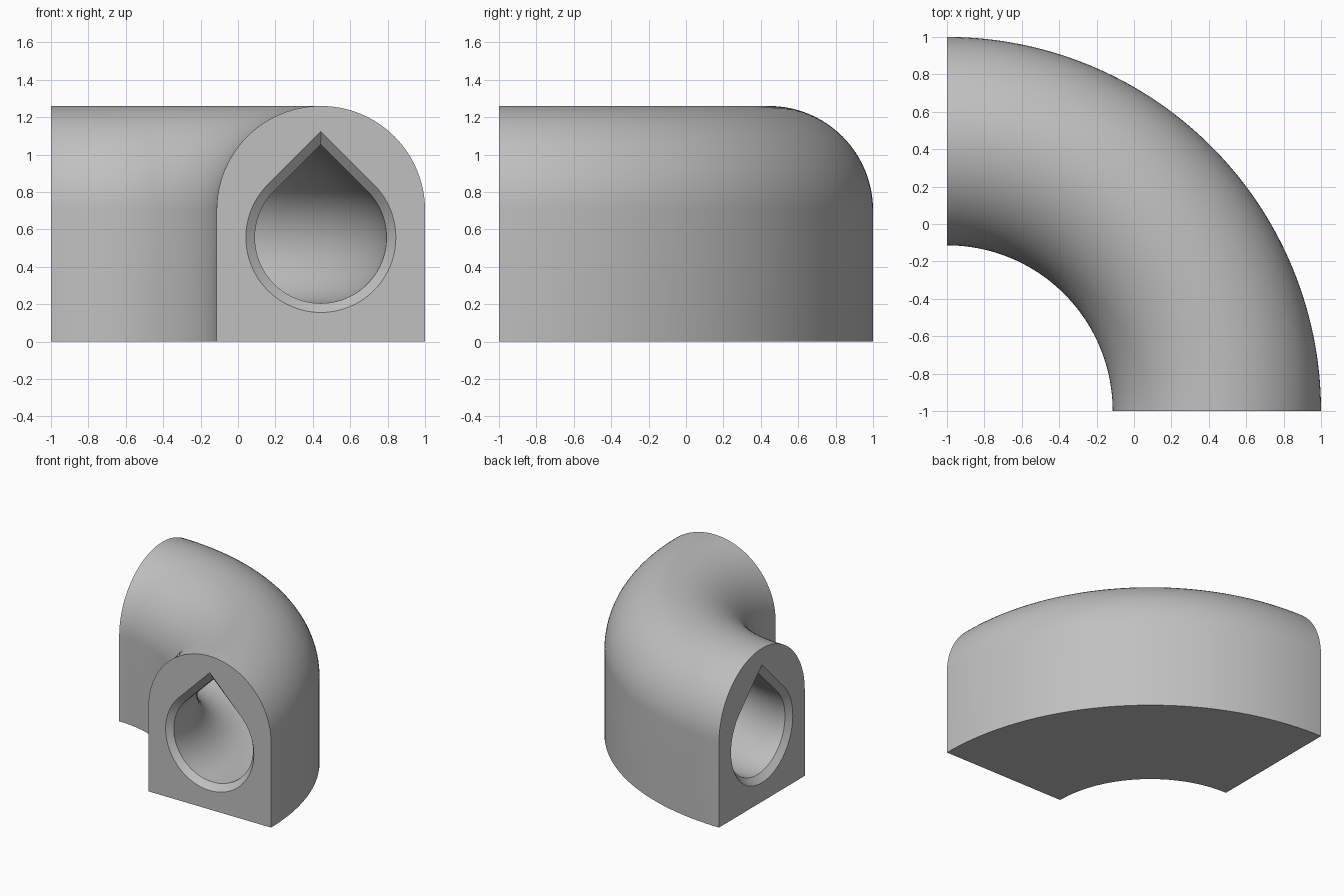
import bpy, bmesh
from math import pi, sin, cos, sqrt

if "Cube" in bpy.data.objects:
    bpy.data.objects.remove(bpy.data.objects["Cube"], do_unlink=True)

HALF_W = 0.557           # half the width of the arched body
BEND = 2 - HALF_W        # bend radius of the centre line
SHOULDER = 0.703         # height where the arch starts
BORE_Z, BORE_R = 0.557, 0.352
CHAMFER = 0.049
STEPS = 72


def arch():
    """Flat-bottomed arch section as (offset, height) points."""
    arc = [(HALF_W * cos(pi * i / 48), SHOULDER + HALF_W * sin(pi * i / 48))
           for i in range(49)]
    return [(-HALF_W, 0), (HALF_W, 0)] + arc


def teardrop(r):
    """Round bore section with a pointed roof."""
    arc = [(r * cos(a), BORE_Z + r * sin(a))
           for a in (0.75 * pi + 1.5 * pi * i / 60 for i in range(61))]
    return arc + [(0, BORE_Z + r * sqrt(2))]


def ring(bm, profile, angle):
    """Place a section at an angle round the bend centre."""
    return [bm.verts.new((-1 + (BEND + u) * cos(angle),
                          -1 + (BEND + u) * sin(angle), z)) for u, z in profile]


def sweep(bm, rings):
    for a, b in zip(rings, rings[1:]):
        n = len(a)
        for i in range(n):
            j = (i + 1) % n
            bm.faces.new((a[i], a[j], b[j], b[i]))


def loop_edges(bm, loop):
    return [bm.edges.get((loop[i - 1], loop[i])) for i in range(len(loop))]


bm = bmesh.new()

# Outer shell
outer = [ring(bm, arch(), pi / 2 * i / STEPS) for i in range(STEPS + 1)]
sweep(bm, outer)
bm.faces.new([v for r in outer for v in r[:1]] + [r[1] for r in reversed(outer)])

# Remove the narrow underside strips covered by the single flat base
for a, b in zip(outer, outer[1:]):
    strip = [f for f in a[0].link_faces if set(f.verts) == {a[0], a[1], b[0], b[1]}]
    bmesh.ops.delete(bm, geom=strip, context='FACES_ONLY')

# Teardrop bore with a chamfered mouth at both ends
inset = CHAMFER / BEND
mouth = teardrop(BORE_R + CHAMFER)
bore = [ring(bm, mouth, 0)]
bore += [ring(bm, teardrop(BORE_R), inset + (pi / 2 - 2 * inset) * i / STEPS)
         for i in range(STEPS + 1)]
bore.append(ring(bm, mouth, pi / 2))
sweep(bm, bore)

# Flat end faces around the mouths
for k in (0, -1):
    edges = loop_edges(bm, outer[k]) + loop_edges(bm, bore[k])
    bmesh.ops.triangle_fill(bm, use_beauty=True, use_dissolve=False, edges=edges)

bmesh.ops.recalc_face_normals(bm, faces=bm.faces)
mesh = bpy.data.meshes.new("curved_duct")
bm.to_mesh(mesh)
bm.free()
duct = bpy.data.objects.new("curved_duct", mesh)
bpy.context.collection.objects.link(duct)

# Plain grey finish
grey = bpy.data.materials.new("light_grey")
grey.use_nodes = True
colour = (0.53, 0.53, 0.53, 1)
grey.diffuse_color = colour
grey.node_tree.nodes["Principled BSDF"].inputs["Base Color"].default_value = colour
mesh.materials.append(grey)

bpy.ops.object.select_all(action='DESELECT')
duct.select_set(True)
bpy.context.view_layer.objects.active = duct
bpy.ops.object.shade_smooth_by_angle(angle=pi / 6)
